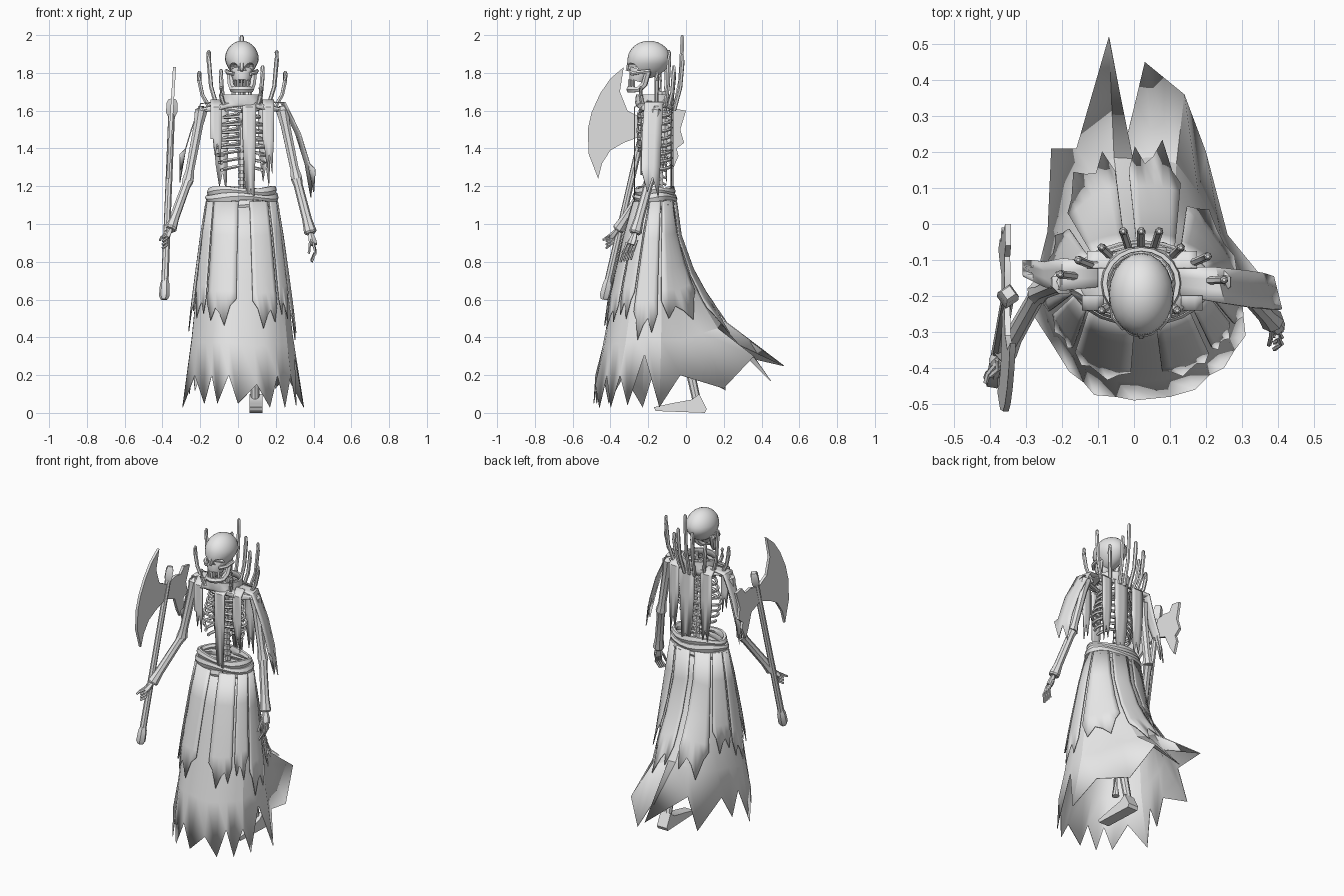
import bpy, bmesh, math
from mathutils import Vector

cube = bpy.data.objects.get("Cube")
if cube:
    bpy.data.objects.remove(cube, do_unlink=True)

grey = bpy.data.materials.new("plain grey")
grey.use_nodes = True
grey.diffuse_color = (0.8, 0.8, 0.8, 1)
grey.node_tree.nodes["Principled BSDF"].inputs["Base Color"].default_value = grey.diffuse_color


def finish(name, bm, thick=0.0, angle=35):
    bmesh.ops.recalc_face_normals(bm, faces=bm.faces)
    mesh = bpy.data.meshes.new(name)
    bm.to_mesh(mesh)
    bm.free()
    mesh.materials.append(grey)
    ob = bpy.data.objects.new(name, mesh)
    bpy.context.collection.objects.link(ob)
    bpy.ops.object.select_all(action='DESELECT')
    ob.select_set(True)
    bpy.context.view_layer.objects.active = ob
    if thick:
        ob.modifiers.new("cloth", 'SOLIDIFY').thickness = thick
    bpy.ops.object.shade_smooth_by_angle(angle=math.radians(angle))
    return ob


def skin(bm, rows, closed=False):
    """Bridge rows of equal length with quads."""
    rows = [[bm.verts.new(p) for p in r] for r in rows]
    n = len(rows[0])
    for a, b in zip(rows, rows[1:]):
        for i in range(n if closed else n - 1):
            j = (i + 1) % n
            bm.faces.new((a[i], a[j], b[j], b[i]))
    return rows


def add_tube(bm, pts, radii, sides=6, flat=1.0):
    pts = [Vector(p) for p in pts]
    rows = []
    for i, p in enumerate(pts):
        d = pts[min(i + 1, len(pts) - 1)] - pts[max(i - 1, 0)]
        q = d.to_track_quat('Z', 'Y')
        r = radii[i] if isinstance(radii, (list, tuple)) else radii
        rows.append([p + q @ Vector((r * math.cos(k * math.tau / sides),
                                     flat * r * math.sin(k * math.tau / sides), 0)) for k in range(sides)])
    rows = skin(bm, rows, True)
    bm.faces.new(rows[0])
    bm.faces.new(rows[-1])


def tube(name, pts, radii, sides=6, flat=1.0):
    bm = bmesh.new()
    add_tube(bm, pts, radii, sides, flat)
    return finish(name, bm)


CX, CY = 0.02, -0.165


def ellipse(z, rx, ry, n=20, y=CY, wobble=0.0):
    return [(CX + rx * math.sin(k * math.tau / n), y - ry * math.cos(k * math.tau / n),
             z + wobble * math.sin(3 * k * math.tau / n + z * 40)) for k in range(n)]


def plate(name, outline, x, thick, lean=0.0):
    """Flat blade in the yz plane."""
    bm = bmesh.new()
    f = bm.faces.new([bm.verts.new((x + lean * (z - 1.5), y, z)) for y, z in outline])
    top = bmesh.ops.extrude_face_region(bm, geom=[f])["geom"]
    bmesh.ops.translate(bm, verts=[v for v in top if isinstance(v, bmesh.types.BMVert)], vec=(thick, 0, 0))
    return finish(name, bm)


def ribbon(name, pts, widths, across=(1, 0, 0)):
    """Hanging cloth strip with a ragged forked end."""
    bm = bmesh.new()
    ac = Vector(across)
    rows = [[Vector(p) + ac * w * s for s in (-1, -0.3, 0.3, 1)] for p, w in zip(pts, widths)]
    for v, drop in zip(rows[-1], (0.09, -0.03, 0.05, -0.06)):
        v.z += drop
    skin(bm, rows)
    return finish(name, bm, 0.006)


# Skirt: hem points counter-clockwise from the front, tips and notches
HEM = [Vector(p) for p in (
    (0, -.49, .05), (.1, -.48, .15), (.17, -.46, .03), (.21, -.42, .2), (.25, -.4, .03), (.28, -.35, .2),
    (.31, -.31, .04), (.3, -.22, .31), (.35, -.14, .03), (.26, -.03, .2), (.2, .2, .13), (.14, .36, .3),
    (.03, .45, .17), (-.02, .24, .38), (-.07, .52, .25), (-.16, .21, .32), (-.23, .21, .12), (-.24, -.02, .25),
    (-.26, -.1, .1), (-.26, -.16, .25), (-.295, -.23, .03), (-.23, -.33, .2), (-.18, -.41, .05),
    (-.14, -.44, .2), (-.11, -.475, .05), (-.05, -.48, .2))]
N = len(HEM)
SOFT = [(HEM[i - 1] + HEM[i] * 2 + HEM[(i + 1) % N]) / 4 for i in range(N)]


def drape(u, t, out=0.0):
    """Point on the skirt: u along the hem, t from waist to hem."""
    i = math.floor(u)
    h = SOFT[i % N].lerp(SOFT[(i + 1) % N], u - i)
    a = u * math.tau / N
    side = Vector((math.sin(a), -math.cos(a), 0))
    w = Vector((CX + .182 * side.x, CY + .108 * side.y, 1.12))
    p = w.lerp(h, t ** (.85 + 2.3 * max(0, h.y + .12)))
    p.z = w.z + (h.z - w.z) * t
    return p + side * out


bm = bmesh.new()
skin(bm, [[drape(i, t) for i in range(N)] for t in (0, .2, .4, .58, .75)] + [HEM], True)
finish("skirt", bm, 0.004, 16)

# Wide overlapping skirt panels with jagged ends
JAG = (.82, .96, .86, .9, 1, .84, .78)
for k, (u0, u1, t1) in enumerate(((-3.6, -.4, .66), (.9, 3.3, .66), (3.6, 5.4, .62), (5.6, 7.6, .76), (7.9, 10.5, .66),
                                  (10.9, 13.3, .8), (14, 16.3, .8), (16.6, 18.3, .64), (18.5, 20.4, .7),
                                  (20.6, 22.2, .62))):
    bm = bmesh.new()
    jag = JAG[::-1] if k % 2 else JAG
    rows = [[drape(u0 + (u1 - u0) * c / 6, t1 * e * s, .01 + .012 * s) for c, e in enumerate(
        jag if s == 1 else [.85 if s > .8 else .9] * 7)] for s in (0, .3, .6, .85, 1)]
    skin(bm, rows)
    finish(f"skirt_panel_{k}", bm, 0.005, 20)

# Rolled belt
for k, (z, rx, ry) in enumerate(((1.175, .17, .095), (1.14, .18, .105), (1.1, .18, .106))):
    bm = bmesh.new()
    prof = [(math.cos(j * math.tau / 6), math.sin(j * math.tau / 6)) for j in range(6)]
    skin(bm, [ellipse(z + .022 * s, rx + .015 * c, ry + .015 * c, wobble=.008) for c, s in prof + prof[:1]], True)
    finish(f"belt_roll_{k}", bm)

# Spine, pelvis and ribcage
bm = bmesh.new()
for k in range(17):
    z = 1.1 + .036 * k
    y = -.125 - .015 * math.sin(k * .4)
    add_tube(bm, [(CX, y, z), (CX, y, z + .026)], .02)
    add_tube(bm, [(CX, y, z + .012), (CX, y + .035, z)], .007, 4)
add_tube(bm, [(CX, -.13, 1.1), (CX, -.14, 1.72)], .011)
finish("spine", bm)
tube("pelvis", [(CX, -.15, 1.02), (CX, -.15, 1.08), (CX, -.15, 1.13)], [.05, .11, .09], 10, .6)
bm = bmesh.new()
for k in range(8):
    z, wide = 1.59 - .04 * k, .145 - .05 * abs(k - 4) / 4
    reach = 1 if k < 5 else 1.2 - .09 * k
    for s in (-1, 1):
        arc = [math.pi * reach * j / 9 for j in range(10)]
        add_tube(bm, [(CX + s * wide * math.sin(a), CY + .085 * math.cos(a), z - .015 * math.sin(a) - .006 * a)
                      for a in arc], .009, 5)
add_tube(bm, [(CX, -.25, 1.59), (CX, -.255, 1.5), (CX, -.25, 1.38)], [.024, .016, .01], 6, .5)
finish("ribs", bm)

# Collar and shoulder mantle
bm = bmesh.new()
skin(bm, [ellipse(1.65, .09, .085), ellipse(1.685, .095, .09), ellipse(1.685, .108, .1), ellipse(1.64, .112, .105),
          ellipse(1.63, .16, .1), ellipse(1.61, .205, .095, wobble=.012)], True)
finish("collar", bm, 0.006)

# Curved collar spikes: tip x, y, z
for k, (x, y, z) in enumerate(((.02, -.02, 2), (-.03, -.02, 1.9), (.07, -.02, 1.9), (-.09, -.065, 1.82),
                               (-.155, -.1, 1.92), (-.205, -.14, 1.81), (.13, -.065, 1.84), (.205, -.09, 1.92),
                               (.25, -.155, 1.81), (-.09, -.24, 1.73), (.12, -.24, 1.73))):
    base = Vector((CX + (x - CX) * .72, CY + (y - CY) * .7, 1.6))
    mid = Vector((x, y, 1.6 + (z - 1.6) * .4))
    mid.xy = base.xy.lerp(mid.xy, .75)
    tube(f"collar_spike_{k}", [base, mid, (x, y, z - .05), (x, y, z - .01), (x, y, z)],
         [.011, .011, .012, .011, .005])

# Skull with eye sockets and nose cut in
bm = bmesh.new()
bmesh.ops.create_uvsphere(bm, u_segments=20, v_segments=14, radius=1)
for v in bm.verts:
    x, y, z = v.co
    low = max(0, -z)
    v.co = (CX + .09 * x * (1 - .25 * low), -.195 + .115 * y - .02 * low, 1.87 + .1 * z)
skull = finish("skull", bm)
cutters = []
for s in (-1, 1):
    bpy.ops.mesh.primitive_uv_sphere_add(segments=10, ring_count=6, location=(CX + s * .042, -.285, 1.83))
    bpy.context.object.scale = (.028, .05, .023)
    cutters.append(bpy.context.object)
for c in cutters:
    c.name, c.hide_render = "socket_cutter", True
    m = skull.modifiers.new("socket", 'BOOLEAN')
    m.operation, m.object = 'DIFFERENCE', c
    bpy.context.view_layer.objects.active = skull
    bpy.ops.object.modifier_apply(modifier=m.name)
    bpy.data.objects.remove(c, do_unlink=True)
tube("upper_jaw", [(CX, -.24, 1.815), (CX, -.25, 1.785), (CX, -.257, 1.755)], [.058, .055, .044], 10, 1)
bm = bmesh.new()
for s in (-1, 1):
    add_tube(bm, [(CX + s * .045, -.288, 1.795), (CX + s * .075, -.255, 1.802), (CX + s * .08, -.19, 1.81)], .011)
add_tube(bm, [(CX, -.3, 1.85), (CX, -.312, 1.81)], [.014, .009])
finish("cheek_and_nose_bones", bm)
bm = bmesh.new()
arc = [math.radians(a) for a in range(-90, 91, 30)]
add_tube(bm, [(CX - .065, -.2, 1.81), (CX - .058, -.22, 1.74)] +
         [(CX + .048 * math.sin(a), -.25 - .05 * math.cos(a), 1.712) for a in arc] +
         [(CX + .058, -.22, 1.74), (CX + .065, -.2, 1.81)], .017)
for a in arc[1:-1]:
    x, y = CX + .04 * math.sin(a), -.257 - .042 * math.cos(a)
    add_tube(bm, [(x, y, 1.72), (x, y, 1.765)], .007, 4)
finish("jaw_and_teeth", bm)

# Arms: shoulder, elbow, wrist, knuckles, fingertips
ARMS = {"left": ((.235, -.16, 1.6), (.31, -.19, 1.24), (.385, -.27, .95), (.4, -.29, .89), (.39, -.32, .8)),
        "right": ((-.195, -.16, 1.6), (-.265, -.19, 1.23), (-.36, -.36, .97), (-.385, -.39, .93), (-.4, -.43, .9))}
for side, joints in ARMS.items():
    sh, el, wr, kn, tip = map(Vector, joints)
    tube(side + "_clavicle", [(CX, -.24, 1.6), (CX + (sh.x - CX) * .6, -.21, 1.62), sh], .013)
    tube(side + "_upper_arm", [sh + Vector((0, 0, .025)), sh, sh.lerp(el, .2), sh.lerp(el, .85), el],
         [.02, .036, .027, .024, .033], 8)
    tube(side + "_forearm", [el, el.lerp(wr, .12), el.lerp(wr, .75), el.lerp(wr, .97), wr],
         [.03, .024, .026, .034, .028], 8)
    tube(side + "_palm", [wr, wr.lerp(kn, .6), kn], [.016, .026, .024], 6, .7)
    bm = bmesh.new()
    for f in range(4):
        off = Vector((0, .018 * (f - 1.5), .004 * f))
        if side == "right":
            off = Vector((0, .008, .018 * (f - 1.5)))
        add_tube(bm, [kn.lerp(wr, .2) + off, kn.lerp(tip, .5) + off + Vector((.015, 0, 0)), tip + off], .007, 5)
    add_tube(bm, [wr, kn + Vector((-.02, -.025, 0)), kn.lerp(tip, .5) + Vector((-.02, -.03, 0))], .007, 5)
    finish(side + "_fingers", bm)

# Torn sleeves and hanging cloth strips
ribbon("left_sleeve", [(.12, -.16, 1.65), (.24, -.17, 1.645), (.32, -.18, 1.48), (.37, -.185, 1.32), (.4, -.19, 1.2)],
       [.04, .05, .052, .05, .045], (-.25, 1, 0))
ribbon("right_sleeve", [(-.1, -.14, 1.65), (-.2, -.14, 1.64), (-.25, -.14, 1.5), (-.28, -.13, 1.4), (-.31, -.12, 1.28)],
       [.035, .045, .035, .03, .02], (0, 1, 0))
for name, x, y, end, half in (("front_middle", .06, -.275, 1.14, .035), ("front_right", -.115, -.24, 1.38, .03),
                              ("front_left", .16, -.24, 1.32, .03), ("back_middle", .04, -.065, 1.17, .05),
                              ("back_left", .14, -.075, 1.25, .035), ("back_right", -.09, -.075, 1.22, .04)):
    ribbon(name + "_strip", [(x, y * .5 + CY * .5, 1.66), (x, y, 1.62), (x, y, 1.45), (x, y, end)],
           [half, half, half, half * .7])

# Legs, the left foot showing under the hem
tube("left_leg", [(.1, -.15, 1.08), (.1, -.2, .6), (.09, 0, .32), (.09, .06, .05)], [.035, .032, .026, .022], 8)
tube("right_leg", [(-.06, -.15, 1.08), (-.07, -.25, .6), (-.07, -.25, .3)], [.035, .032, .022], 8)
plate("left_foot", [(-.17, .03), (-.16, .01), (.1, 0), (.11, .02), (.07, .1), (.03, .07), (-.08, .05)], .06, .07)

# Axe: handle, head socket, pommel, crescent blade and jagged back blade
bottom, top = Vector((-.39, -.43, .62)), Vector((-.35, -.2, 1.62))
tube("axe_handle", [bottom, bottom.lerp(top, .5), top], [.02, .018, .018], 8)
tube("axe_pommel", [bottom.lerp(top, d) for d in (-.02, 0, .06, .09)], [.018, .029, .026, .018], 6)
tube("axe_cap", [bottom.lerp(top, d) for d in (.95, .97, 1.02, 1.04)], [.02, .03, .03, .02], 4)
plate("axe_blade", [(-.33, 1.83), (-.4, 1.77), (-.455, 1.69), (-.5, 1.59), (-.52, 1.5), (-.515, 1.37), (-.465, 1.24),
                    (-.445, 1.32), (-.4, 1.39), (-.33, 1.43), (-.25, 1.46), (-.23, 1.56), (-.31, 1.6), (-.35, 1.7)],
      -.364, .016, .06)
plate("axe_back_blade", [(-.25, 1.47), (-.14, 1.43), (-.1, 1.34), (-.07, 1.29), (-.04, 1.36), (-.05, 1.4), (-.01, 1.43),
                         (-.03, 1.5), (0, 1.6), (-.06, 1.61), (-.09, 1.57), (-.14, 1.58), (-.22, 1.56)], -.364, .016, .06)
